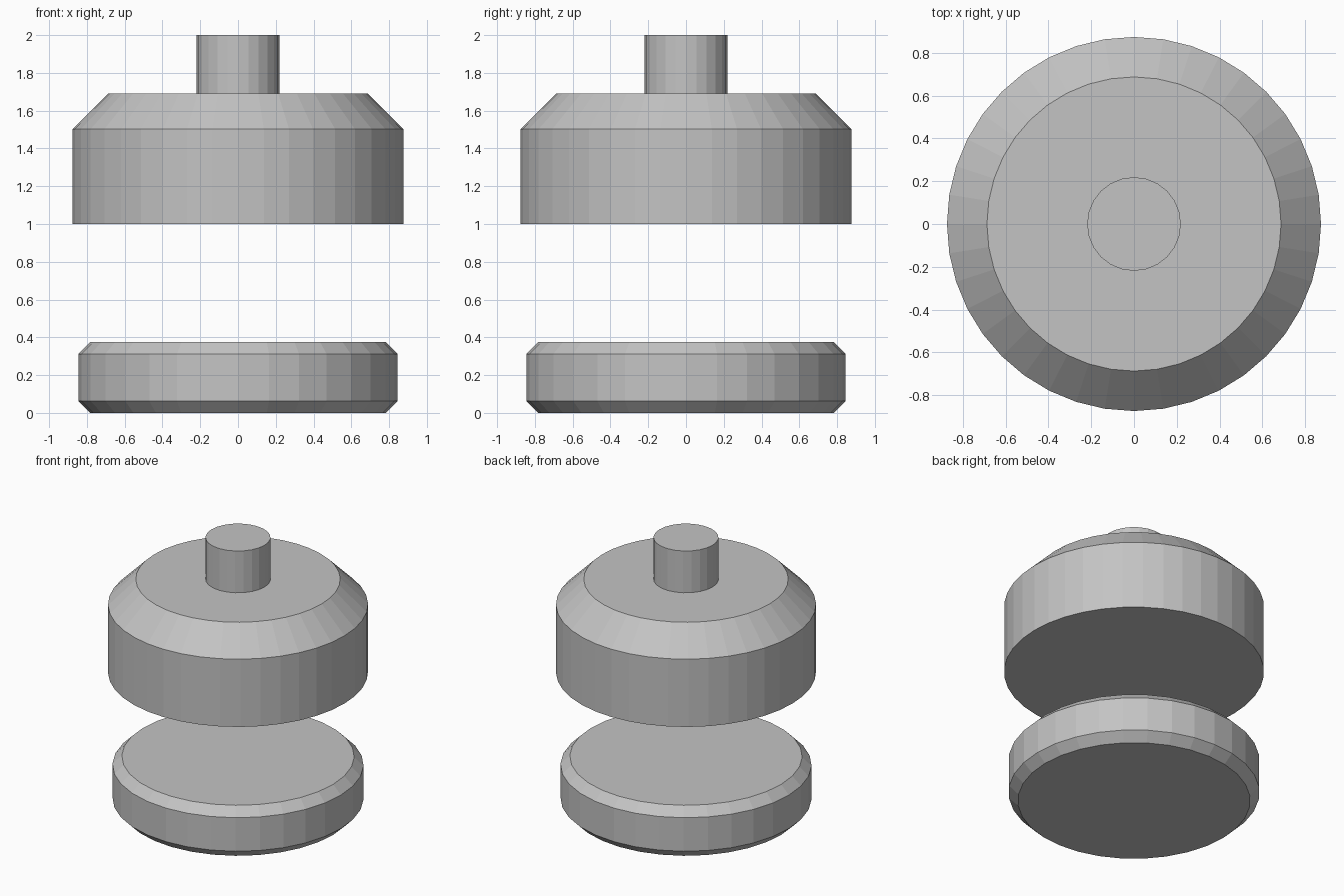
import bpy
import bmesh
from math import cos, sin, tau

cube = bpy.data.objects.get("Cube")
if cube:
    bpy.data.objects.remove(cube, do_unlink=True)

# One plain grey for every part
grey = bpy.data.materials.new("plain_grey")
grey.use_nodes = True
colour = (0.55, 0.55, 0.55, 1)
grey.diffuse_color = colour
grey.node_tree.nodes["Principled BSDF"].inputs["Base Color"].default_value = colour


def lathe(name, profile, sides):
    """Closed, flat-faced turned part from (radius, height) points, bottom to top."""
    bm = bmesh.new()
    rings = [[bm.verts.new((r * cos(tau * i / sides), r * sin(tau * i / sides), z))
              for i in range(sides)] for r, z in profile]
    for low, high in zip(rings, rings[1:]):
        for i in range(sides):
            j = (i + 1) % sides
            bm.faces.new((low[i], low[j], high[j], high[i]))
    bm.faces.new(rings[0][::-1])
    bm.faces.new(rings[-1])
    mesh = bpy.data.meshes.new(name)
    bm.to_mesh(mesh)
    bm.free()
    mesh.materials.append(grey)
    obj = bpy.data.objects.new(name, mesh)
    bpy.context.collection.objects.link(obj)
    return obj


# Lower disc, bevelled on both rims
bevel, radius, height = 0.063, 0.845, 0.375
lathe("lower_disc", [(radius - bevel, 0), (radius, bevel),
                     (radius, height - bevel), (radius - bevel, height)], 32)

# Upper body with a wide sloped shoulder, floating above the disc
lathe("upper_body", [(0.875, 1.0), (0.875, 1.503), (0.688, 1.69)], 40)

# Stem on top of the body
lathe("stem", [(0.219, 1.69), (0.219, 2.0)], 24)
